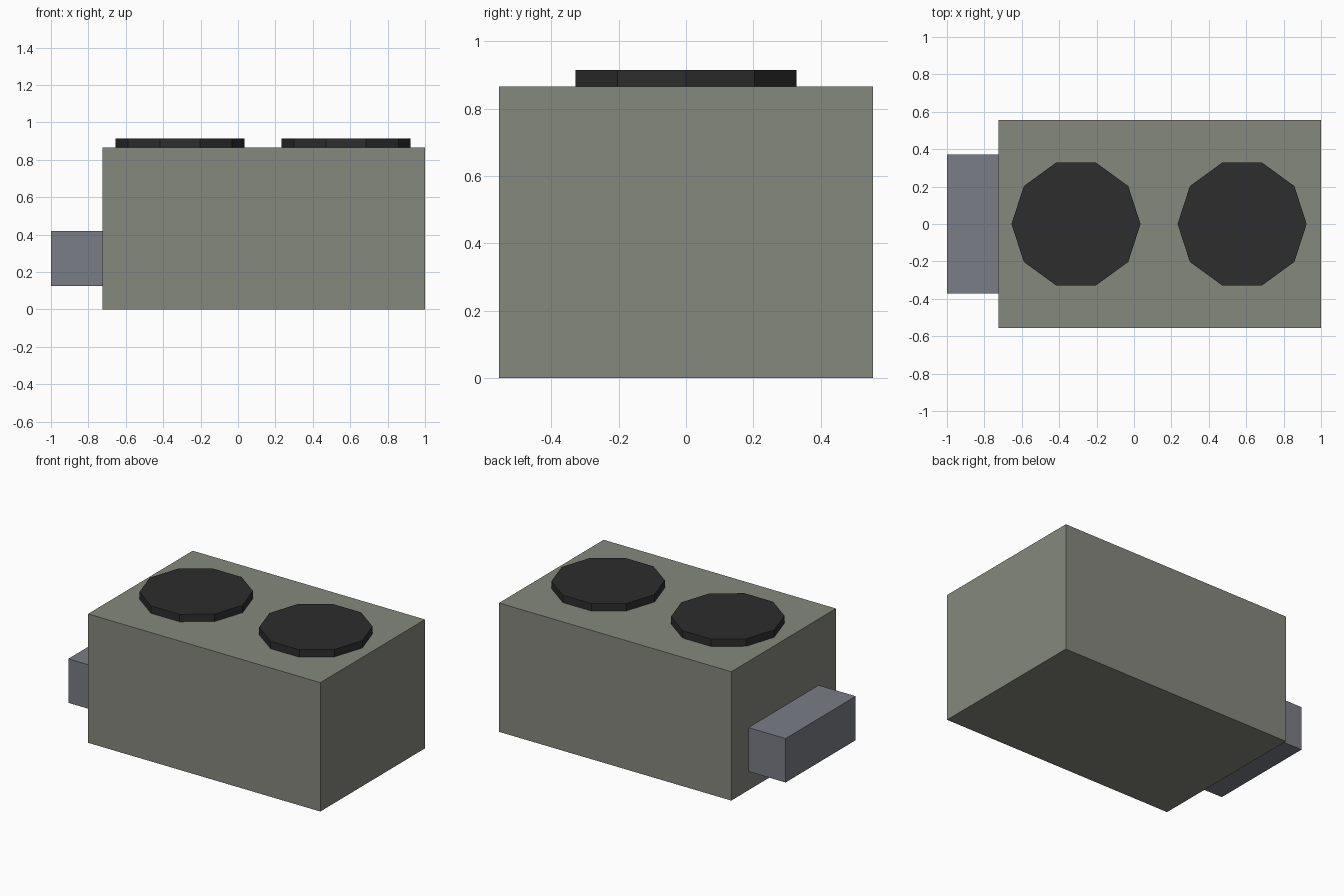
import bpy
import math

if "Cube" in bpy.data.objects:
    bpy.data.objects.remove(bpy.data.objects["Cube"])


def material(name, rgb):
    mat = bpy.data.materials.new(name)
    mat.diffuse_color = (*rgb, 1.0)
    mat.use_nodes = True
    mat.node_tree.nodes["Principled BSDF"].inputs["Base Color"].default_value = mat.diffuse_color
    return mat


def box(name, low, high, mat):
    centre = [(a + b) / 2 for a, b in zip(low, high)]
    size = [b - a for a, b in zip(low, high)]
    bpy.ops.mesh.primitive_cube_add(size=1, location=centre)
    obj = bpy.context.object
    obj.name = name
    obj.scale = size
    bpy.ops.object.transform_apply(location=False, rotation=False, scale=True)
    obj.data.materials.append(mat)
    return obj


def fan_disc(name, x, mat):
    # ten-sided disc with corners pointing along +x and -x
    bpy.ops.mesh.primitive_cylinder_add(
        vertices=10, radius=0.345, depth=0.05,
        location=(x, 0, 0.89), rotation=(0, 0, math.pi / 2))
    obj = bpy.context.object
    obj.name = name
    obj.data.materials.append(mat)
    return obj


casing_grey = material("casing_grey", (0.235, 0.246, 0.205))
duct_grey = material("duct_grey", (0.195, 0.205, 0.238))
fan_black = material("fan_black", (0.026, 0.026, 0.026))

# main housing
box("housing", (-0.725, -0.555, 0), (1.0, 0.555, 0.865), casing_grey)

# duct leaving the left end
box("side_duct", (-1.0, -0.372, 0.125), (-0.725, 0.372, 0.42), duct_grey)

# two fan covers on the roof
for name, x in (("left_fan", -0.31), ("right_fan", 0.578)):
    fan_disc(name, x, fan_black)
